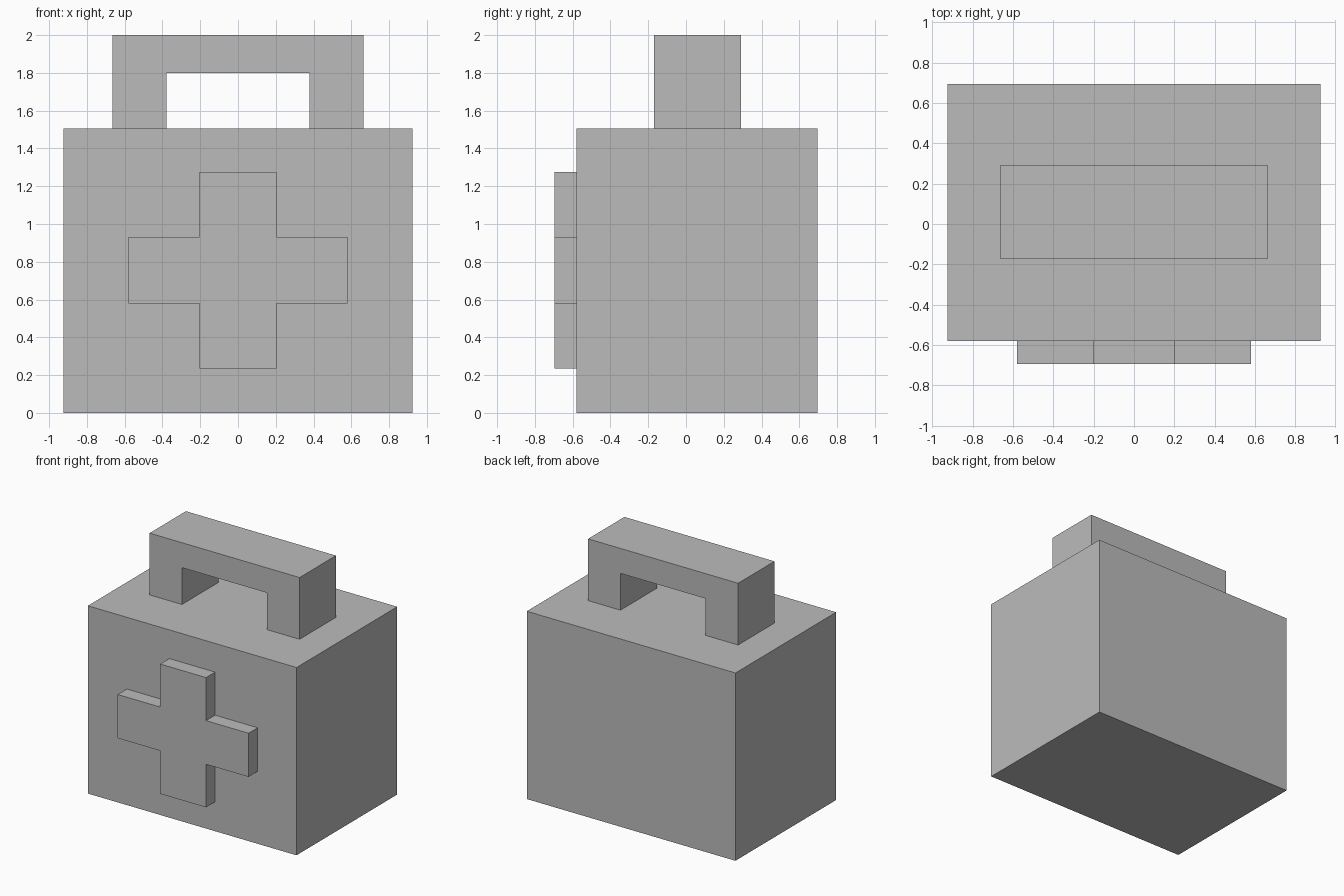
import bpy
import bmesh
from mathutils import Vector

cube = bpy.data.objects.get("Cube")
if cube:
    bpy.data.objects.remove(cube, do_unlink=True)

# Single flat grey
grey = bpy.data.materials.new("plain_grey")
grey.use_nodes = True
colour = (0.5, 0.5, 0.5, 1.0)
grey.diffuse_color = colour
grey.node_tree.nodes["Principled BSDF"].inputs["Base Color"].default_value = colour


def mirrored(half):
    """Complete a half outline (x > 0) across x = 0."""
    return half + [(-x, z) for x, z in reversed(half)]


def extrude_profile(name, outline, front, back):
    """Extrude an x-z outline from y = front to y = back."""
    bm = bmesh.new()
    face = bm.faces.new([bm.verts.new((x, front, z)) for x, z in outline])
    result = bmesh.ops.extrude_face_region(bm, geom=[face])
    moved = [v for v in result["geom"] if isinstance(v, bmesh.types.BMVert)]
    bmesh.ops.translate(bm, vec=Vector((0, back - front, 0)), verts=moved)
    bmesh.ops.recalc_face_normals(bm, faces=bm.faces[:])
    mesh = bpy.data.meshes.new(name)
    bm.to_mesh(mesh)
    bm.free()
    mesh.materials.append(grey)
    obj = bpy.data.objects.new(name, mesh)
    bpy.context.collection.objects.link(obj)
    return obj


body_top = 1.505

# Box body
extrude_profile("case_body", mirrored([(0.925, 0), (0.925, body_top)]), -0.58, 0.695)

# Carrying handle: an arch standing on the lid
arch = [(0.378, 1.80), (0.378, body_top), (0.665, body_top), (0.665, 2.0)]
extrude_profile("carry_handle", mirrored(arch), -0.17, 0.29)

# Raised cross on the front
cross = [(0.203, 0.235), (0.203, 0.58), (0.58, 0.58),
         (0.58, 0.93), (0.203, 0.93), (0.203, 1.275)]
extrude_profile("front_cross", mirrored(cross), -0.695, -0.58)
